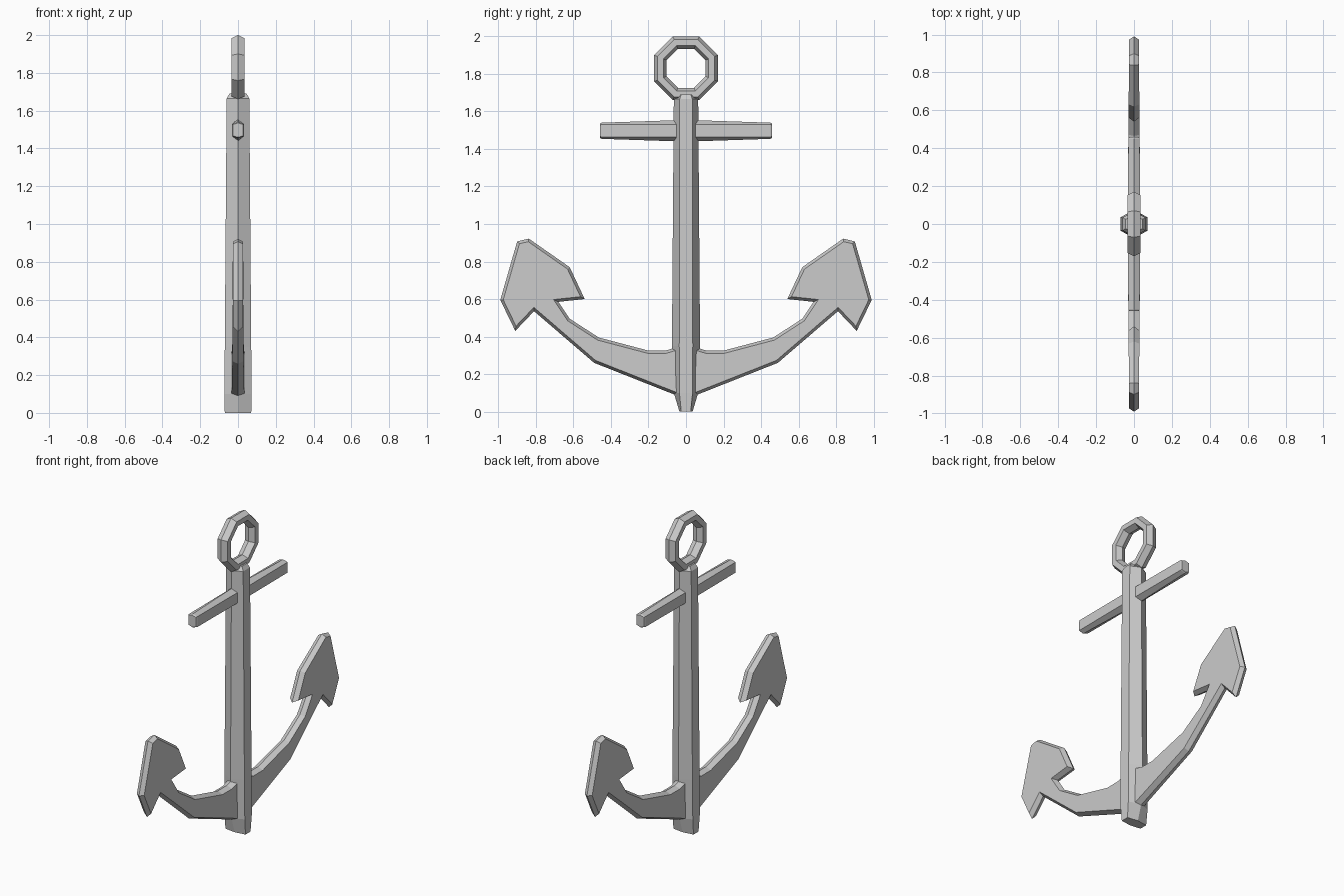
import bpy, bmesh, math
from mathutils import Vector

if "Cube" in bpy.data.objects:
    bpy.data.objects.remove(bpy.data.objects["Cube"])


def loft(name, rings, closed=False):
    """Skin a list of equal-length point rings; cap the ends unless closed."""
    bm = bmesh.new()
    vs = [[bm.verts.new(p) for p in r] for r in rings]
    n = len(rings[0])
    for i in range(len(rings) - (0 if closed else 1)):
        a, b = vs[i], vs[(i + 1) % len(rings)]
        for j in range(n):
            k = (j + 1) % n
            bm.faces.new((a[j], a[k], b[k], b[j]))
    if not closed:
        bm.faces.new(vs[0])
        bm.faces.new(vs[-1])
    bmesh.ops.recalc_face_normals(bm, faces=bm.faces)
    me = bpy.data.meshes.new(name)
    bm.to_mesh(me)
    bm.free()
    ob = bpy.data.objects.new(name, me)
    bpy.context.collection.objects.link(ob)
    return ob


def hexagon(ridge, flat, half):
    """Six-sided section: ridges at (0, +-ridge), flats at +-half."""
    return [(0, ridge), (half, flat), (half, -flat),
            (0, -ridge), (-half, -flat), (-half, flat)]


def inset(pts, d):
    """Mitred inset of a counter-clockwise outline."""
    out = []
    for i, p in enumerate(pts):
        p = Vector(p)
        e1 = (p - Vector(pts[i - 1])).normalized()
        e2 = (Vector(pts[(i + 1) % len(pts)]) - p).normalized()
        n1, n2 = Vector((-e1.y, e1.x)), Vector((-e2.y, e2.x))
        out.append(p + (n1 + n2) * d / (1 + n1.dot(n2)))
    return out


# Shank: (z, ridge y, flat y, half x)
levels = [(0, .035, .025, .07), (.1, .065, .035, .072), (.35, .075, .036, .07),
          (1.665, .065, .034, .06), (1.69, .04, .025, .045)]
loft("shank", [[(x, y, z) for x, y in hexagon(r, f, h)] for z, r, f, h in levels])

# Stock: crossbar tapering to both ends
stock = [(-.458, .038, .03, .026), (-.45, .043, .033, .03), (0, .058, .033, .032),
         (.45, .043, .033, .03), (.458, .038, .03, .026)]
loft("stock", [[(x, y, 1.497 + z) for x, z in hexagon(r, f, h)] for y, r, f, h in stock])

# Ring: octagon with six-sided section
rings = []
for i in range(8):
    a = math.radians(22.5 + 45 * i)
    k = 1 / math.cos(math.radians(22.5))
    rings.append([(x, (.137 + r) * k * math.cos(a), 1.83 + (.137 + r) * k * math.sin(a))
                  for x, r in hexagon(.033, .016, .035)])
loft("ring", rings, closed=True)

# Arm with fluke: bevelled plate, thinner toward the tip, mirrored
outline = [(.02, .08), (.06, .09), (.49, .26), (.81, .535), (.91, .43), (.99, .595),
           (.9, .907), (.838, .922), (.62, .77), (.54, .6), (.68, .585), (.62, .495),
           (.465, .395), (.2, .325), (.11, .325), (.06, .34), (.02, .34)]
face = inset(outline, .015)
for side, label in ((1, "right"), (-1, "left")):
    loft("arm_and_fluke_" + label, [
        [(s * (.034 - .009 * y), side * y, z) for y, z in pts]
        for s, pts in ((1, face), (0, outline), (-1, face))])
